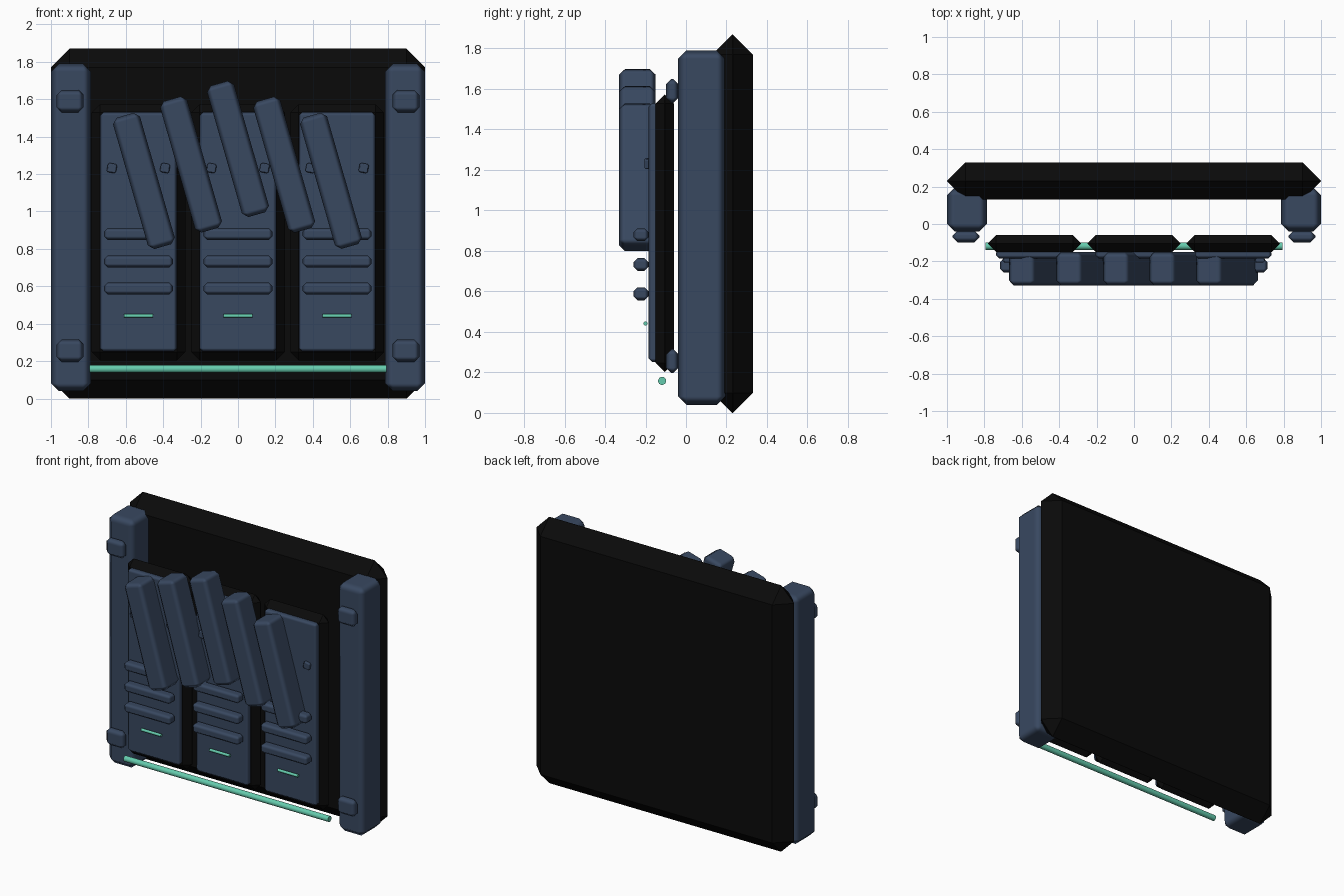
import bpy, math

if "Cube" in bpy.data.objects:
    bpy.data.objects.remove(bpy.data.objects["Cube"])


def material(name, rgb):
    m = bpy.data.materials.new(name)
    m.diffuse_color = (*rgb, 1)
    m.use_nodes = True
    m.node_tree.nodes["Principled BSDF"].inputs["Base Color"].default_value = m.diffuse_color
    return m


BLUE = material("slate_blue", (0.04, 0.065, 0.118))
BLACK = material("near_black", (0.003, 0.003, 0.003))
MINT = material("mint_green", (0.13, 0.60, 0.42))


def chamfer(ob, width, smooth):
    mod = ob.modifiers.new("chamfer", 'BEVEL')
    mod.width = width
    mod.segments = 1
    mod.limit_method = 'ANGLE'
    mod.harden_normals = smooth
    for p in ob.data.polygons:
        p.use_smooth = smooth


def box(name, centre, size, bevel, mat, tilt=0.0, smooth=True):
    bpy.ops.mesh.primitive_cube_add(size=1, location=centre)
    ob = bpy.context.object
    ob.name = name
    ob.scale = size
    bpy.ops.object.transform_apply(location=False, rotation=False, scale=True)
    ob.rotation_euler.y = tilt
    ob.data.materials.append(mat)
    chamfer(ob, bevel, smooth)
    return ob


def rod(name, centre, radius, length):
    bpy.ops.mesh.primitive_cylinder_add(vertices=16, radius=radius, depth=length,
                                        location=centre, rotation=(0, math.pi / 2, 0))
    ob = bpy.context.object
    ob.name = name
    ob.data.materials.append(MINT)
    bpy.ops.object.shade_smooth_by_angle(angle=math.radians(40))
    return ob


# Back slab with deep chamfers
box("back_slab", (0, 0.23, 0.935), (2, 0.2, 1.87), 0.099, BLACK, smooth=False)

# Side posts and their clamps
for side in (-1, 1):
    box("side_post", (side * 0.893, 0.077, 0.915), (0.214, 0.235, 1.75), 0.042, BLUE)
    for z in (0.256, 1.59):
        box("post_clamp", (side * 0.898, -0.067, z), (0.146, 0.064, 0.12), 0.028, BLUE)

# Three door modules
for x in (-0.532, 0, 0.53):
    box("door_frame", (x, -0.105, 0.888), (0.5, 0.09, 1.37), 0.0445, BLACK, smooth=False)
    box("door_panel", (x, -0.16, 0.891), (0.41, 0.05, 1.28), 0.018, BLUE)
    for z in (0.588, 0.733, 0.88):
        box("vent_slat", (x, -0.222, z), (0.368, 0.074, 0.064), 0.02, BLUE)
    for dx in (-0.142, 0.142):
        box("door_stud", (x + dx, -0.193, 1.232), (0.05, 0.026, 0.05), 0.008, BLUE, tilt=0.2)
    rod("door_light", (x, -0.2, 0.442), 0.01, 0.154)

# Slanted bars rising towards the middle
for x, z in ((-0.503, 1.163), (-0.251, 1.251), (0, 1.334), (0.247, 1.25), (0.497, 1.164)):
    box("slanted_bar", (x, -0.24, z), (0.15, 0.18, 0.73), 0.028, BLUE, tilt=-0.28)

# Long light strip along the bottom
rod("light_strip", (0, -0.118, 0.158), 0.02, 1.59)
